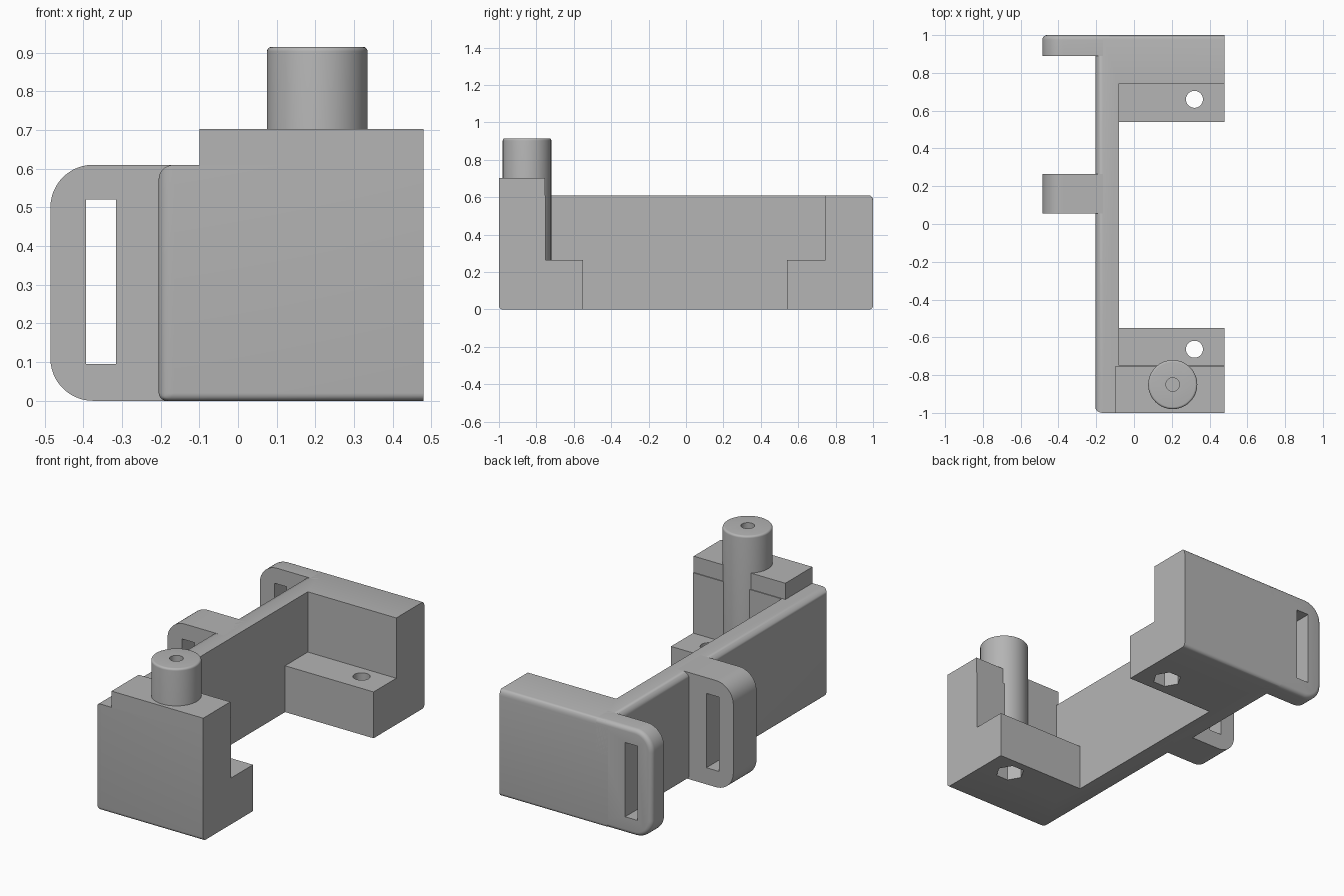
import bpy, bmesh, math

default = bpy.data.objects.get("Cube")
if default:
    bpy.data.objects.remove(default, do_unlink=True)

grey = bpy.data.materials.new("plain grey")
grey.use_nodes = True
GREY = (0.46, 0.46, 0.46, 1)
grey.diffuse_color = GREY
grey.node_tree.nodes["Principled BSDF"].inputs["Base Color"].default_value = GREY

TOP, MAX_R = 0.61, 0.05


def prism(name, outline, axis, low, high, rounding=None):
    """Extrude a flat outline along y or z; rounding(a, b) gives edge radii."""
    bm = bmesh.new()
    place = (lambda p, h: (p[0], h, p[1])) if axis == "y" else (lambda p, h: (p[0], p[1], h))
    base = bm.faces.new([bm.verts.new(place(p, low)) for p in outline])
    grown = bmesh.ops.extrude_face_region(bm, geom=[base])["geom"]
    shift = [v for v in grown if isinstance(v, bmesh.types.BMVert)]
    bmesh.ops.translate(bm, verts=shift, vec=place((0, 0), high - low))
    bmesh.ops.recalc_face_normals(bm, faces=bm.faces)
    if rounding:
        weight = bm.edges.layers.float.new("bevel_weight_edge")
        for e in bm.edges:
            e[weight] = rounding(e.verts[0].co, e.verts[1].co) / MAX_R
    mesh = bpy.data.meshes.new(name)
    bm.to_mesh(mesh)
    bm.free()
    mesh.materials.append(grey)
    obj = bpy.data.objects.new(name, mesh)
    bpy.context.collection.objects.link(obj)
    if rounding:
        bev = obj.modifiers.new("round", "BEVEL")
        bev.limit_method, bev.width, bev.segments = "WEIGHT", MAX_R, 5
    return obj


def rect(x0, x1, a0, a1):
    return [(x0, a0), (x1, a0), (x1, a1), (x0, a1)]


def ring(x, y, radius, sides):
    return [(x + radius * math.cos(math.tau * i / sides),
             y + radius * math.sin(math.tau * i / sides)) for i in range(sides)]


def cut(obj, cutter):
    cutter.hide_render = True
    mod = obj.modifiers.new("cut", "BOOLEAN")
    mod.object, mod.solver = cutter, "EXACT"


def finish(objects, cutters):
    """Bake the modifiers, drop the cutters and shade smooth by angle."""
    bpy.context.view_layer.update()
    graph = bpy.context.evaluated_depsgraph_get()
    baked = [bpy.data.meshes.new_from_object(o.evaluated_get(graph)) for o in objects]
    for obj, mesh in zip(objects, baked):
        obj.modifiers.clear()
        obj.data = mesh
    for c in cutters:
        bpy.data.objects.remove(c, do_unlink=True)
    bpy.ops.object.select_all(action="DESELECT")
    for obj in objects:
        obj.select_set(True)
    bpy.context.view_layer.objects.active = objects[0]
    bpy.ops.object.shade_smooth_by_angle(angle=math.radians(35))


def both(a, b, axis, value):
    return abs(a[axis] - value) < 1e-4 and abs(b[axis] - value) < 1e-4


LEFT, INNER, RIGHT = -0.205, -0.08, 0.48


# C-shaped body: long wall with an end block at each end
def body_rounding(a, b):
    if both(a, b, 0, LEFT):
        if both(a, b, 2, TOP):
            return 0.05
        return 0.03 if both(a, b, 1, -1) else 0.02 if both(a, b, 2, 0) else 0
    if both(a, b, 1, 1) and (both(a, b, 2, 0) or both(a, b, 2, TOP)):
        return 0.02
    if both(a, b, 2, 0) and (both(a, b, 1, -1) or both(a, b, 0, INNER)):
        return 0.02
    return 0


body = prism("body", [(LEFT, -1), (RIGHT, -1), (RIGHT, -0.75), (INNER, -0.75),
                      (INNER, 0.745), (RIGHT, 0.745), (RIGHT, 1), (LEFT, 1)],
             "z", 0, TOP, body_rounding)
riser = prism("front_riser", rect(-0.10, RIGHT, -1, -0.755), "z", TOP, 0.703)
parts, cutters = [body, riser], []

# Low ledges with a bolt hole and a hexagonal nut pocket underneath
for side, y0, y1, hole_y in (("front", -0.755, -0.55, -0.663), ("back", 0.54, 0.75, 0.66)):
    ledge = prism(side + "_ledge", rect(INNER - 0.005, RIGHT, y0, y1), "z", 0, 0.265)
    bolt = prism(side + "_bolt_cutter", ring(0.32, hole_y, 0.045, 32), "z", -0.1, 0.4)
    nut = prism(side + "_nut_cutter", ring(0.32, hole_y, 0.077, 6), "z", -0.1, 0.09)
    cut(ledge, bolt)
    cut(ledge, nut)
    parts.append(ledge)
    cutters += [bolt, nut]

# Strap tabs with rounded outer corners and a tall slot
R, OUT = 0.11, -0.485
tab = [(-0.13, TOP), (-0.13, 0)]
for cz, start in ((R, 270), (TOP - R, 180)):
    for i in range(13):
        t = math.radians(start - i * 7.5)
        tab.append((OUT + R + R * math.cos(t), cz + R * math.sin(t)))
slot = prism("slot_cutter", rect(-0.393, -0.315, 0.095, 0.52), "y", -0.1, 1.2)
cutters.append(slot)


def tab_rounding(a, b):
    return 0.025 if both(a, b, 1, 1) and not both(a, b, 0, -0.13) else 0


for name, y0, y1 in (("middle_tab", 0.055, 0.265), ("back_tab", 0.89, 1)):
    piece = prism(name, tab, "y", y0, y1, tab_rounding)
    cut(piece, slot)
    parts.append(piece)

# Round post with a softened rim and a blind hole
post_rounding = lambda a, b: 0.012 if both(a, b, 2, 0.915) else 0
post = prism("post", ring(0.205, -0.85, 0.13, 64), "z", 0.26, 0.915, post_rounding)
bore = prism("post_bore_cutter", ring(0.205, -0.85, 0.036, 32), "z", 0.65, 1)
cut(post, bore)
# Open the block below the post's bore
parts.append(post)
cutters.append(bore)
bore_low = [o for o in (riser,)]
for o in bore_low:
    cut(o, bore)

finish(parts, cutters)
